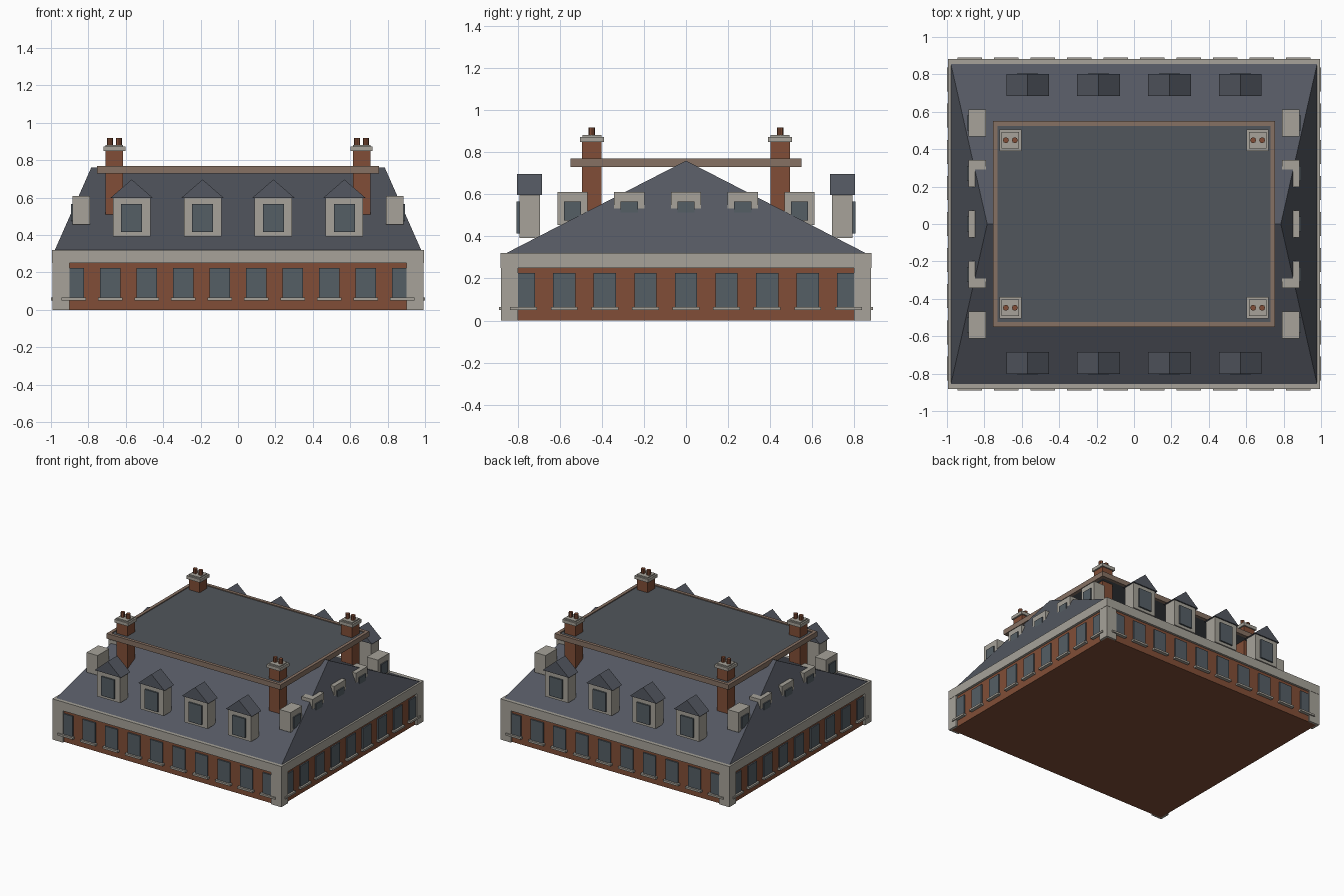
import bpy
import bmesh
from math import pi
from mathutils import Matrix, Vector

cube = bpy.data.objects.get("Cube")
if cube:
    bpy.data.objects.remove(cube)


def material(name, rgb):
    m = bpy.data.materials.new(name)
    m.use_nodes = True
    m.diffuse_color = (*rgb, 1)
    m.node_tree.nodes["Principled BSDF"].inputs["Base Color"].default_value = (*rgb, 1)
    return m


BRICK = material("brick", (0.22, 0.076, 0.038))
STONE = material("pale stone", (0.385, 0.365, 0.32))
SLATE = material("roof slate", (0.088, 0.097, 0.12))
DECK = material("deck lead", (0.083, 0.094, 0.106))
GLASS = material("window glass", (0.09, 0.112, 0.13))
TRIM = material("brown parapet", (0.24, 0.165, 0.125))


def box(bm, x0, x1, y0, y1, z0, z1):
    size = Vector((x1 - x0, y1 - y0, z1 - z0))
    centre = Vector((x0 + x1, y0 + y1, z0 + z1)) / 2
    bmesh.ops.create_cube(bm, size=1, matrix=Matrix.Translation(centre) @ Matrix.Diagonal((*size, 1)))


def hull(bm, points):
    verts = [bm.verts.new(p) for p in points]
    bmesh.ops.convex_hull(bm, input=verts)


def finish(name, bm, mat):
    bmesh.ops.recalc_face_normals(bm, faces=bm.faces)
    mesh = bpy.data.meshes.new(name)
    bm.to_mesh(mesh)
    bm.free()
    mesh.materials.append(mat)
    ob = bpy.data.objects.new(name, mesh)
    bpy.context.collection.objects.link(ob)
    return ob


def rotate_half_turn(bm):
    """Repeat everything built so far on the opposite side."""
    copy = bmesh.ops.duplicate(bm, geom=bm.verts[:] + bm.edges[:] + bm.faces[:])
    verts = [g for g in copy["geom"] if isinstance(g, bmesh.types.BMVert)]
    bmesh.ops.rotate(bm, verts=verts, matrix=Matrix.Rotation(pi, 3, "Z"))


SIGNS = [(sx, sy) for sx in (-1, 1) for sy in (-1, 1)]
WX, WY = 0.975, 0.865      # wall half sizes
CX, CY = 0.994, 0.882      # cornice half sizes

# Brick walls
bm = bmesh.new()
box(bm, -WX, WX, -WY, WY, 0, 0.26)
finish("brick_walls", bm, BRICK)

# Stone cornice band
bm = bmesh.new()
box(bm, -CX, CX, -CY, CY, 0.25, 0.32)
finish("cornice", bm, STONE)

# Corner piers
bm = bmesh.new()
for sx, sy in SIGNS:
    x, y = sx * 0.947, sy * 0.84
    box(bm, x - 0.045, x + 0.045, y - 0.04, y + 0.04, 0, 0.255)
finish("corner_piers", bm, STONE)

# Wall windows and sills on all four sides
glass, sills = bmesh.new(), bmesh.new()
for i in range(10):
    x = (i - 4.5) * 0.195
    box(glass, x - 0.054, x + 0.054, -WY - 0.01, -WY + 0.02, 0.06, 0.225)
    box(sills, x - 0.066, x + 0.066, -0.89, -WY + 0.02, 0.05, 0.065)
for i in range(9):
    y = (i - 4) * 0.193
    box(glass, WX - 0.02, WX + 0.01, y - 0.053, y + 0.053, 0.06, 0.225)
    box(sills, WX - 0.02, 1.0, y - 0.064, y + 0.064, 0.05, 0.065)
rotate_half_turn(glass)
rotate_half_turn(sills)
finish("wall_windows", glass, GLASS)
finish("window_sills", sills, STONE)

# Hipped roof with a long ridge
bm = bmesh.new()
hull(bm, [(sx * 0.98, sy * 0.86, 0.318) for sx, sy in SIGNS] + [(-0.785, 0, 0.76), (0.785, 0, 0.76)])
finish("hipped_roof", bm, SLATE)

# Flat deck and its parapet
bm = bmesh.new()
box(bm, -0.735, 0.735, -0.53, 0.53, 0.732, 0.763)
finish("roof_deck", bm, DECK)
bm = bmesh.new()
box(bm, -0.755, 0.755, -0.55, -0.525, 0.73, 0.77)
box(bm, 0.73, 0.755, -0.525, 0.525, 0.73, 0.77)
rotate_half_turn(bm)
finish("deck_parapet", bm, TRIM)

# Gabled dormers, front and back
bodies, panes, gables = bmesh.new(), bmesh.new(), bmesh.new()
for i in range(4):
    x = (i - 1.5) * 0.379
    box(bodies, x - 0.1, x + 0.1, -0.793, -0.695, 0.393, 0.6)
    box(panes, x - 0.056, x + 0.056, -0.805, -0.78, 0.415, 0.565)
    hull(gables, [(x + dx, y, z) for y in (-0.803, -0.685)
                  for dx, z in ((-0.114, 0.598), (0.114, 0.598), (0, 0.697))])

# Flat-topped dormers on both ends
for i in range(5):
    y = (i - 2) * 0.27
    box(bodies, 0.79, 0.885, y - 0.072, y + 0.072, 0.455, 0.61)
    box(panes, 0.87, 0.894, y - 0.041, y + 0.041, 0.415 + 0.06, 0.565)
for part, name, mat in ((bodies, "dormer_bodies", STONE), (panes, "dormer_windows", GLASS),
                        (gables, "dormer_gables", SLATE)):
    rotate_half_turn(part)
    finish(name, part, mat)

# Chimneys with stone caps and paired pots
stacks, caps, pots = bmesh.new(), bmesh.new(), bmesh.new()
for sx, sy in SIGNS:
    x, y = sx * 0.661, sy * 0.448
    box(stacks, x - 0.047, x + 0.047, y - 0.047, y + 0.047, 0.51, 0.85)
    box(caps, x - 0.059, x + 0.059, y - 0.057, y + 0.057, 0.848, 0.873)
    box(caps, x - 0.047, x + 0.047, y - 0.045, y + 0.045, 0.87, 0.882)
    for dx in (-0.024, 0.024):
        bmesh.ops.create_cone(pots, cap_ends=True, segments=8, radius1=0.016, radius2=0.016,
                              depth=0.05, matrix=Matrix.Translation((x + dx, y, 0.894)))
finish("chimney_stacks", stacks, BRICK)
finish("chimney_caps", caps, STONE)
finish("chimney_pots", pots, BRICK)
